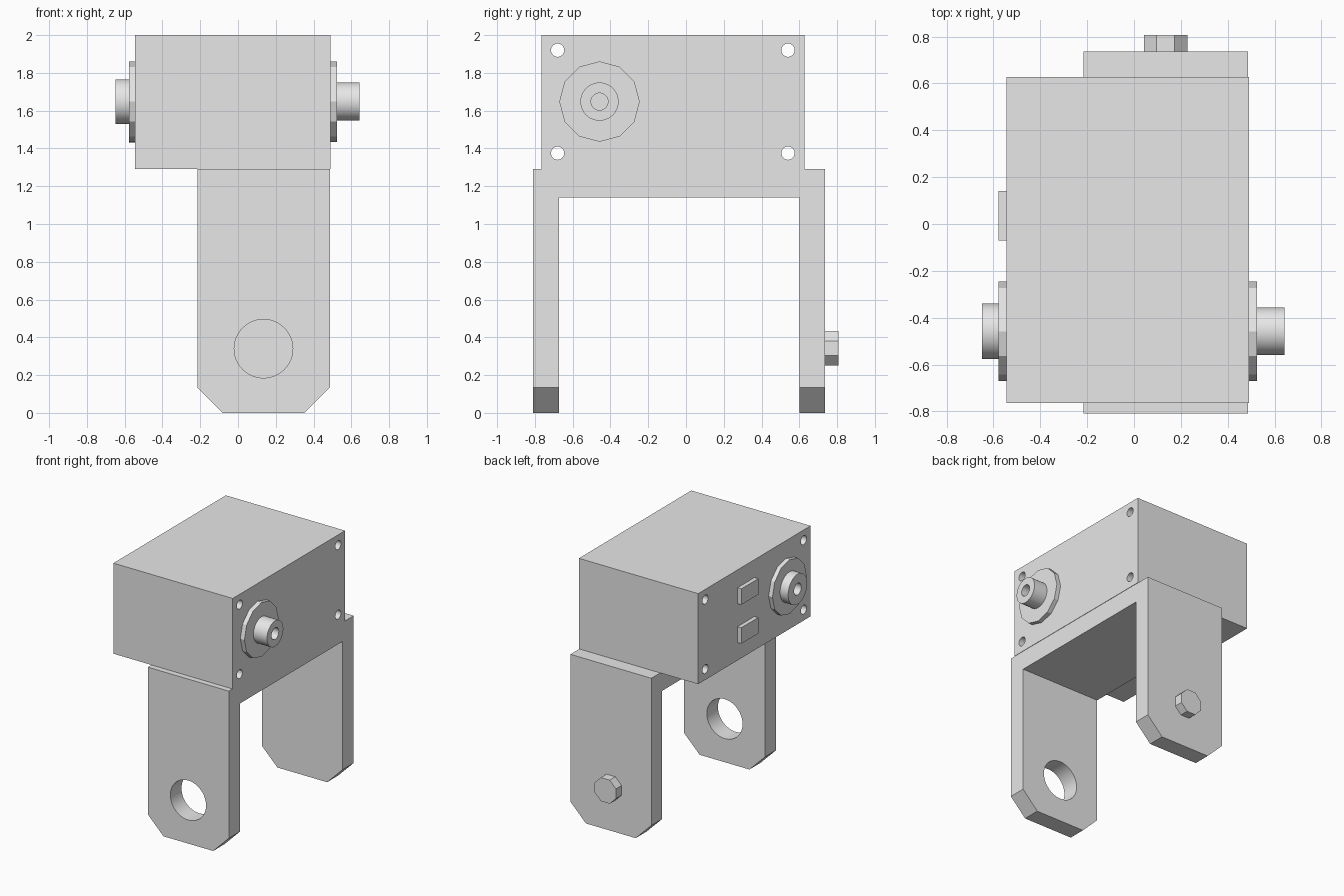
import bpy, bmesh
from math import pi, radians
from mathutils import Matrix, Vector

default_cube = bpy.data.objects.get("Cube")
if default_cube:
    bpy.data.objects.remove(default_cube, do_unlink=True)

grey = bpy.data.materials.new("plain_grey")
grey.use_nodes = True
grey.diffuse_color = (0.8, 0.8, 0.8, 1)
grey.node_tree.nodes["Principled BSDF"].inputs["Base Color"].default_value = (0.8, 0.8, 0.8, 1)


def finish(name, bm, smooth=False):
    bmesh.ops.recalc_face_normals(bm, faces=bm.faces)
    mesh = bpy.data.meshes.new(name)
    bm.to_mesh(mesh)
    bm.free()
    mesh.materials.append(grey)
    obj = bpy.data.objects.new(name, mesh)
    bpy.context.collection.objects.link(obj)
    if smooth:
        shade(mesh)
    return obj


def shade(mesh):
    for face in mesh.polygons:
        face.use_smooth = True
    mesh.set_sharp_from_angle(angle=radians(25))


def box(name, low, high):
    low, high = Vector(low), Vector(high)
    bm = bmesh.new()
    bmesh.ops.create_cube(bm, size=1)
    bmesh.ops.scale(bm, vec=high - low, verts=bm.verts)
    bmesh.ops.translate(bm, vec=(low + high) / 2, verts=bm.verts)
    return finish(name, bm)


def cylinder(name, axis, start, end, a, z, radius, sides=48, turn=0.0, smooth=True):
    """Cylinder along x (a is y) or along y (a is x), between start and end."""
    bm = bmesh.new()
    bmesh.ops.create_cone(bm, cap_ends=True, segments=sides, radius1=radius,
                          radius2=radius, depth=abs(end - start))
    mid = (start + end) / 2
    place = Vector((mid, a, z)) if axis == "X" else Vector((a, mid, z))
    tilt = Matrix.Rotation(pi / 2, 4, "Y" if axis == "X" else "X")
    bm.transform(Matrix.Translation(place) @ tilt @ Matrix.Rotation(turn, 4, "Z"))
    return finish(name, bm, smooth)


def cut(obj, cutters):
    for cutter in cutters:
        mod = obj.modifiers.new("hole", "BOOLEAN")
        mod.operation = "DIFFERENCE"
        mod.solver = "EXACT"
        mod.object = cutter
    bpy.context.view_layer.update()
    graph = bpy.context.evaluated_depsgraph_get()
    mesh = bpy.data.meshes.new_from_object(obj.evaluated_get(graph))
    obj.modifiers.clear()
    obj.data = mesh
    for cutter in cutters:
        bpy.data.objects.remove(cutter, do_unlink=True)
    shade(mesh)


# Housing with four bolt holes running right through
housing = box("housing", (-0.545, -0.765, 1.29), (0.49, 0.627, 2))
cut(housing, [cylinder("bolt_hole", "X", -0.8, 0.8, y, z, 0.035, 32)
              for y in (-0.68, 0.54) for z in (1.375, 1.92)])

# Fork bracket: U profile extruded across, lower corners chamfered
outline = [(-0.81, 0), (-0.672, 0), (-0.672, 1.14), (0.602, 1.14),
           (0.602, 0), (0.737, 0), (0.737, 1.29), (-0.81, 1.29)]
bm = bmesh.new()
profile = bm.faces.new([bm.verts.new((-0.215, y, z)) for y, z in outline])
side = bmesh.ops.extrude_face_region(bm, geom=[profile])["geom"]
bmesh.ops.translate(bm, vec=(0.702, 0, 0),
                    verts=[v for v in side if isinstance(v, bmesh.types.BMVert)])
corners = [e for e in bm.edges
           if all(v.co.z < 0.01 for v in e.verts)
           and abs(e.verts[0].co.x - e.verts[1].co.x) < 0.01]
bmesh.ops.recalc_face_normals(bm, faces=bm.faces)
bmesh.ops.bevel(bm, geom=corners, offset=0.135, segments=1, affect="EDGES")
bracket = finish("fork_bracket", bm)
cut(bracket, [cylinder("pivot_hole", "Y", -0.9, -0.6, 0.135, 0.34, 0.155)])

# Octagonal bolt head on the rear leg
cylinder("bolt_head", "Y", 0.737, 0.807, 0.135, 0.342, 0.1, 8, pi / 8, False)

# Twelve-sided flanges with bored bosses on both sides
for name, face, flange_end, boss_end, radius in (
        ("left", 0.49, 0.525, 0.643, 0.101),
        ("right", -0.545, -0.578, -0.648, 0.118)):
    cylinder(name + "_flange", "X", face, flange_end, -0.458, 1.648, 0.213, 12, 0, False)
    boss = cylinder(name + "_boss", "X", flange_end, boss_end, -0.458, 1.648, radius)
    bore_end = flange_end + (boss_end - flange_end) * 0.05
    cut(boss, [cylinder("bore", "X", bore_end, boss_end * 1.1, -0.458, 1.648, 0.045, 32)])

# Two raised pads on the right side
for name, z in (("upper_pad", 1.735), ("lower_pad", 1.43)):
    box(name, (-0.578, -0.07, z), (-0.545, 0.14, z + 0.125))
